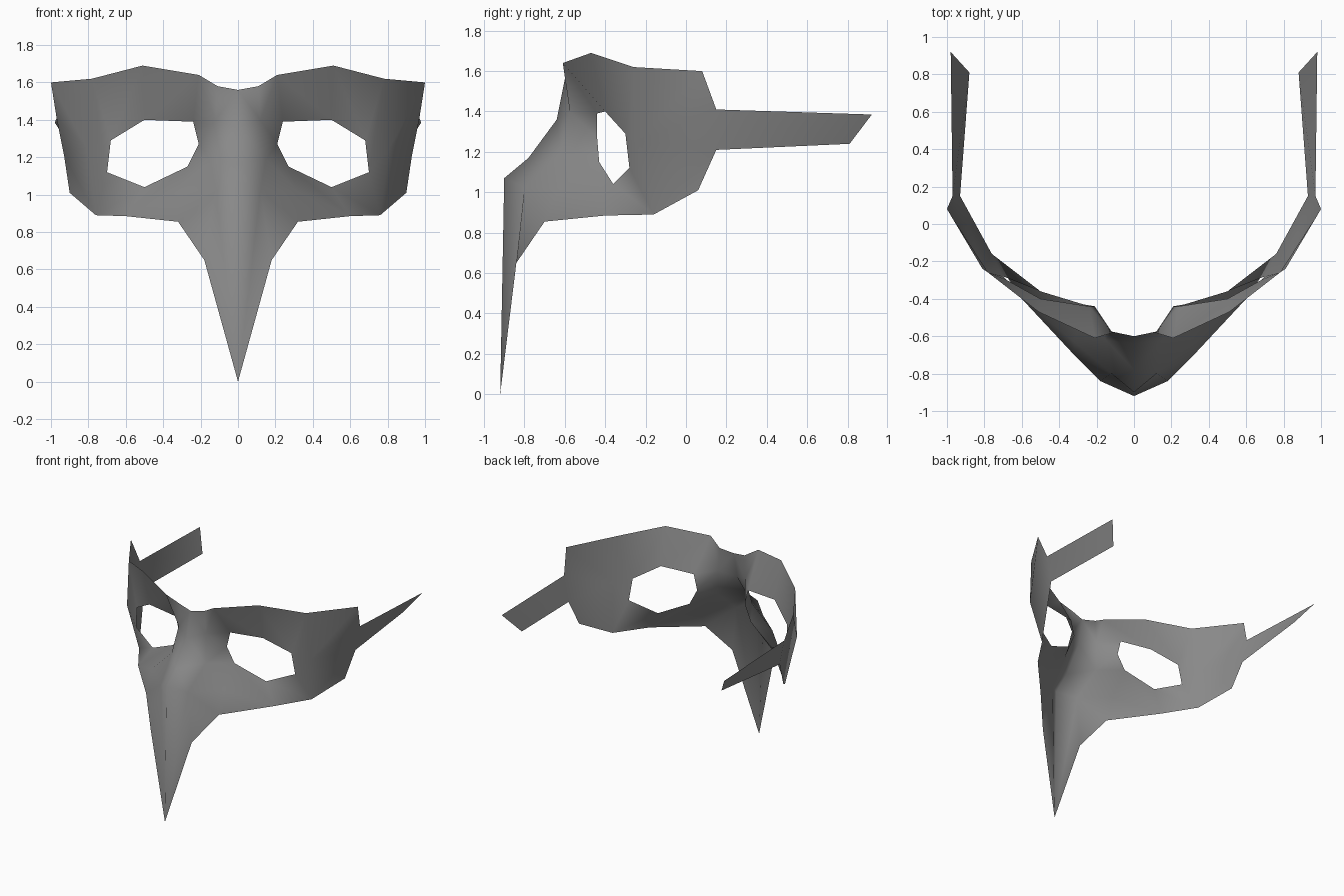
import bpy
import bmesh

cube = bpy.data.objects.get("Cube")
if cube:
    bpy.data.objects.remove(cube, do_unlink=True)

# One matte grey for the whole mask
grey = bpy.data.materials.new("matte_grey")
grey.use_nodes = True
colour = (0.25, 0.25, 0.25, 1)
grey.diffuse_color = colour
grey.node_tree.nodes["Principled BSDF"].inputs["Base Color"].default_value = colour

bm = bmesh.new()


def chain(*points):
    return [bm.verts.new(p) for p in points]


def strip(first, second):
    """Join two chains of equal length; repeated points give triangles."""
    for i in range(len(first) - 1):
        corners = (first[i], first[i + 1], second[i + 1], second[i])
        bm.faces.new(list(dict.fromkeys(corners)))


# Key points of the left half
ridge = chain((0, -.6, 1.56), (0, -.64, 1.36), (0, -.78, 1.17), (0, -.9, 1.07))
nose = chain((.11, -.58, 1.58), (.12, -.575, 1.4), (.15, -.62, 1.19), (.12, -.8, 1.02))
eye = chain((.24, -.44, 1.39), (.5, -.4, 1.4), (.68, -.3, 1.29), (.7, -.28, 1.12),
            (.5, -.36, 1.04), (.27, -.43, 1.15), (.21, -.44, 1.27))
brow = chain((.21, -.61, 1.64), (.51, -.47, 1.69), (.78, -.26, 1.62))
side = chain((1, .08, 1.6), (.97, .15, 1.41), (.93, .15, 1.21), (.9, .06, 1.01))
strap_end = chain((.98, .92, 1.385), (.88, .81, 1.24))
temple, cheek = chain((.81, -.24, 1.25), (.32, -.63, 1.02))
jaw, under_eye, wing, beak_edge, tip = chain(
    (.76, -.16, .89), (.6, -.4, .885), (.32, -.7, .855), (.18, -.84, .65), (0, -.92, 0))

# Bridge of the nose and beak
strip(ridge + [tip], nose + [tip])
strip([nose[3], cheek], [beak_edge, wing])
bm.faces.new((nose[3], beak_edge, tip))
bm.faces.new((nose[2], nose[3], cheek))
bm.faces.new((nose[0], nose[1], brow[0]))
bm.faces.new((cheek, wing, under_eye))

# Band around the eye opening
strip(brow + [temple, jaw, under_eye, cheek, nose[2], nose[1], brow[0]],
      eye[:4] + [eye[3], eye[4], eye[5], eye[5], eye[6], eye[0]])

# Side panel and strap
strip(side, [brow[2], temple, temple, jaw])
strip(side[1:3], strap_end)

bmesh.ops.recalc_face_normals(bm, faces=bm.faces[:])
front_face = max(bm.faces, key=lambda f: -f.calc_center_median().y)
if front_face.normal.y > 0:
    bmesh.ops.reverse_faces(bm, faces=bm.faces[:])

mesh = bpy.data.meshes.new("mask")
bm.to_mesh(mesh)
bm.free()
mesh.materials.append(grey)
mask = bpy.data.objects.new("mask", mesh)
bpy.context.collection.objects.link(mask)

# Matching right half, smooth shaded
mirror = mask.modifiers.new("mirror", "MIRROR")
mirror.use_clip = True
mesh.shade_smooth()
